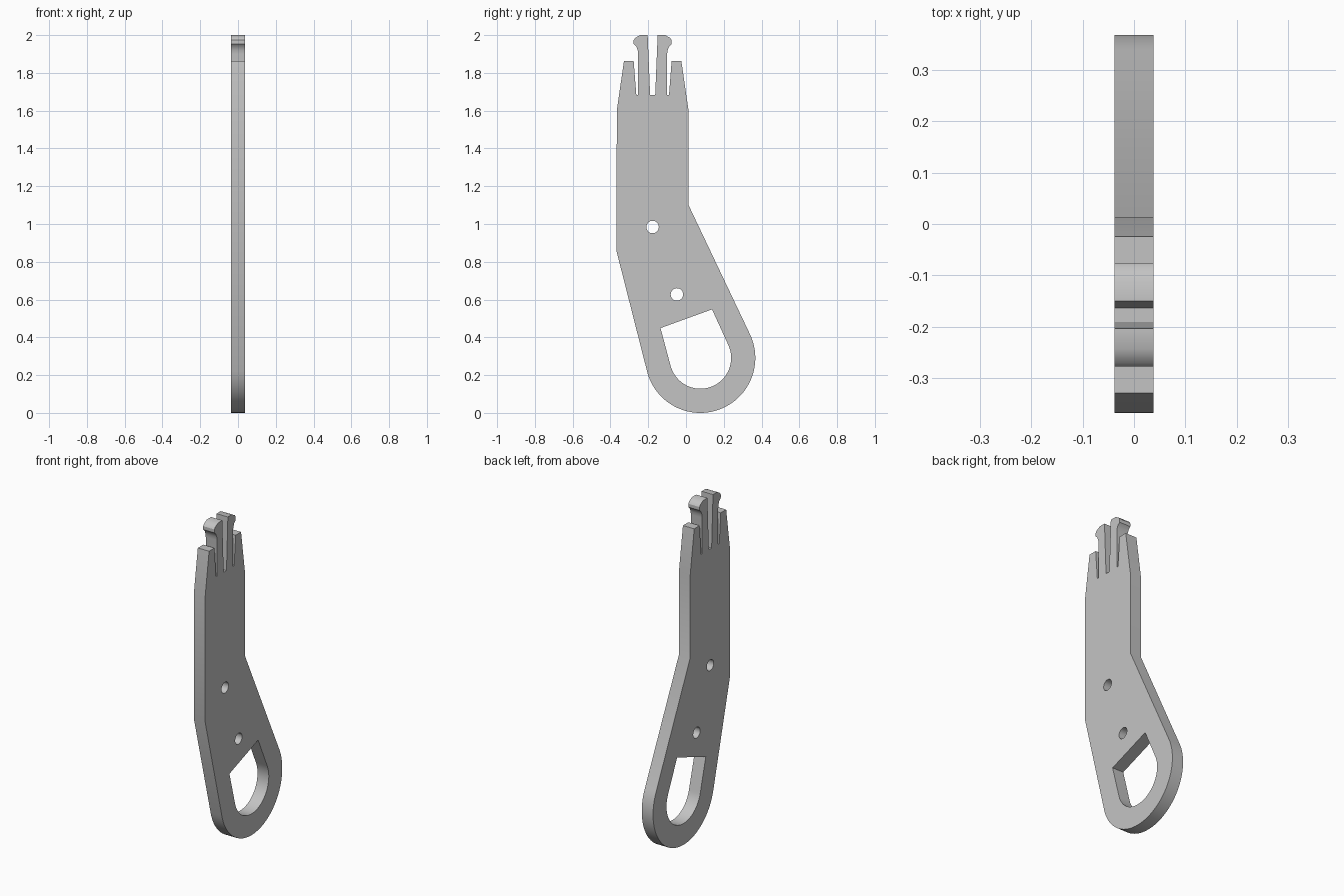
import bpy
from math import cos, sin, pi, radians
from mathutils import Matrix

cube = bpy.data.objects.get("Cube")
if cube:
    bpy.data.objects.remove(cube, do_unlink=True)

HALF_THICKNESS = 0.0375
MID = -0.1765              # centre line of the forked end
RING = (0.076, 0.291)      # centre of the rounded end


def arc(centre, radius, start, end, steps):
    """Points on an arc, angles in degrees."""
    angles = [radians(start + (end - start) * i / steps) for i in range(steps + 1)]
    return [(centre[0] + radius * cos(a), centre[1] + radius * sin(a)) for a in angles]


def circle(centre, radius):
    return arc(centre, radius, 0, 360, 32)[:-1]


# Half of the forked end: offset from the centre line, height
fork = [(0.19, 1.60), (0.152, 1.862), (0.1005, 1.862), (0.0865, 1.683),
        (0.0765, 1.683), (0.0765, 1.90), (0.079, 1.92), (0.087, 1.94),
        (0.1005, 1.953), (0.1005, 1.973), (0.093, 1.985), (0.066, 2.0),
        (0.0265, 2.0), (0.0135, 1.683)]
fork_back = [(MID + d, z) for d, z in fork]
fork_front = [(MID - d, z) for d, z in reversed(fork)]

# Outer outline, grip opening and the two pin holes
outline = (fork_back + fork_front + [(-0.367, 0.853)]
           + arc(RING, 0.291, 194, 386, 48) + [(0.0135, 1.10)])
opening = [(0.138, 0.548), (-0.135, 0.449)] + arc(RING, 0.163, 194, 386, 40)
loops = [outline, opening, circle((-0.177, 0.984), 0.033), circle((-0.048, 0.627), 0.033)]

# Filled, extruded profile
curve = bpy.data.curves.new("lever_profile", 'CURVE')
curve.dimensions = '2D'
curve.fill_mode = 'BOTH'
curve.extrude = HALF_THICKNESS
for loop in loops:
    spline = curve.splines.new('POLY')
    spline.points.add(len(loop) - 1)
    for point, (y, z) in zip(spline.points, loop):
        point.co = (y, z, 0, 1)
    spline.use_cyclic_u = True

lever = bpy.data.objects.new("lever_plate", curve)
bpy.context.collection.objects.link(lever)
bpy.ops.object.select_all(action='DESELECT')
lever.select_set(True)
bpy.context.view_layer.objects.active = lever
bpy.ops.object.convert(target='MESH')
lever = bpy.context.object
lever.name = "lever_plate"

# Stand the profile up in the YZ plane
lever.data.transform(Matrix(((0, 0, 1, 0), (1, 0, 0, 0), (0, 1, 0, 0), (0, 0, 0, 1))))

# Weld the caps to the rim and face everything outward
bpy.ops.object.mode_set(mode='EDIT')
bpy.ops.mesh.select_all(action='SELECT')
bpy.ops.mesh.remove_doubles(threshold=0.0001)
bpy.ops.mesh.normals_make_consistent(inside=False)
bpy.ops.object.mode_set(mode='OBJECT')
bpy.ops.object.shade_smooth_by_angle(angle=pi / 6)

# Plain grey
grey = bpy.data.materials.new("plain_grey")
grey.use_nodes = True
colour = (0.55, 0.55, 0.55, 1)
grey.diffuse_color = colour
grey.node_tree.nodes["Principled BSDF"].inputs["Base Color"].default_value = colour
lever.data.materials.clear()
lever.data.materials.append(grey)
